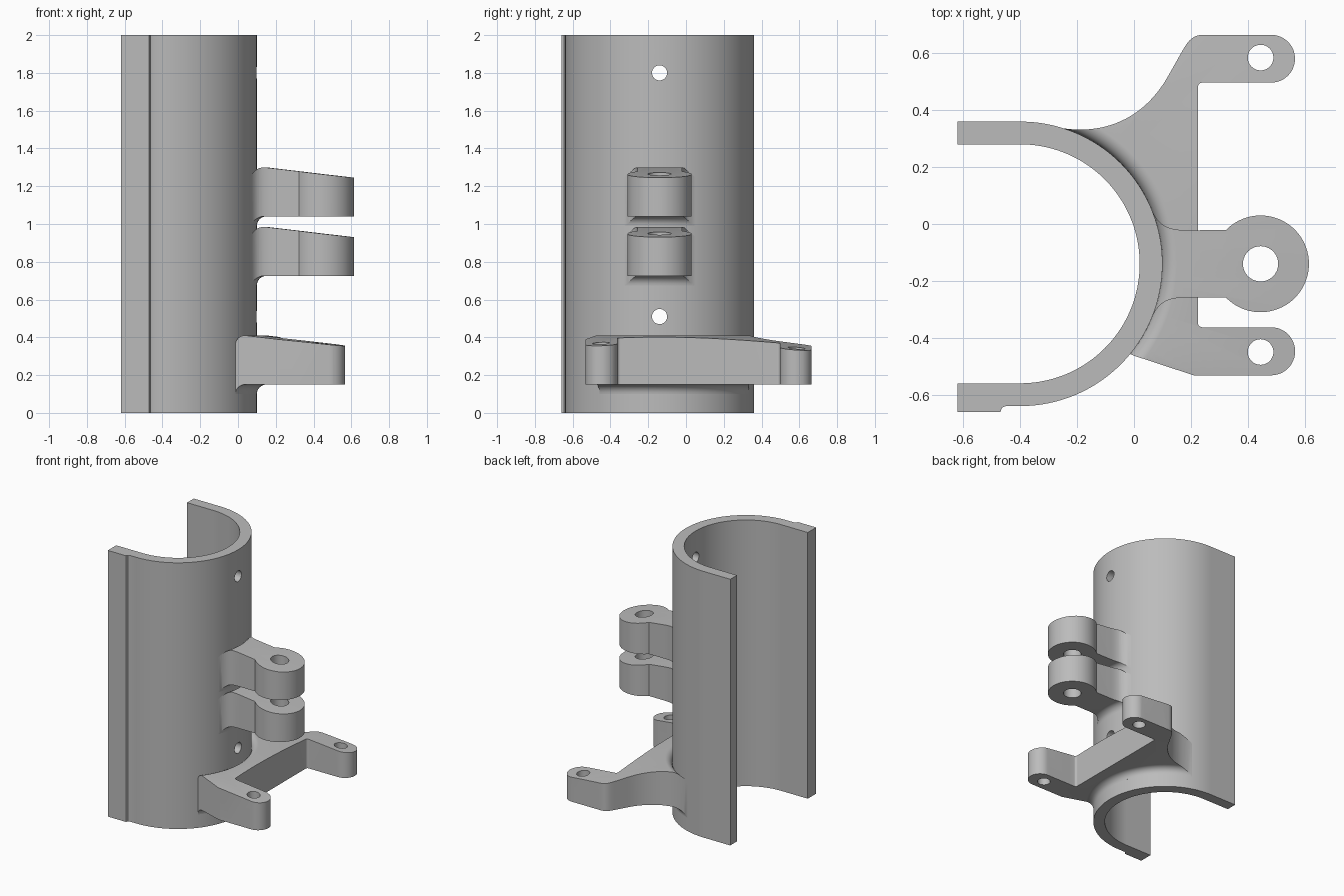
import bpy, bmesh
from math import radians, cos, sin
from mathutils import Matrix, Vector
from mathutils.geometry import interpolate_bezier

cube = bpy.data.objects.get("Cube")
if cube:
    bpy.data.objects.remove(cube)

AXIS = (-0.40, -0.14)      # centre of the half tube
R_OUT, R_IN = 0.50, 0.42
FILLET = 0.05

grey = bpy.data.materials.new("plain grey")
grey.use_nodes = True
grey.diffuse_color = (0.5, 0.5, 0.5, 1)
grey.node_tree.nodes["Principled BSDF"].inputs["Base Color"].default_value = (0.5, 0.5, 0.5, 1)


def arc(c, r, a0, a1, n=24):
    angles = [radians(a0 + (a1 - a0) * i / n) for i in range(n + 1)]
    return [(c[0] + r * cos(a), c[1] + r * sin(a)) for a in angles]


def bezier(a, ha, hb, b, n=16):
    pts = interpolate_bezier(*[Vector((*p, 0)) for p in (a, ha, hb, b)], n)
    return [(p.x, p.y) for p in pts]


def finish(name, bm):
    bmesh.ops.recalc_face_normals(bm, faces=bm.faces)
    mesh = bpy.data.meshes.new(name)
    bm.to_mesh(mesh)
    bm.free()
    mesh.materials.append(grey)
    ob = bpy.data.objects.new(name, mesh)
    bpy.context.collection.objects.link(ob)
    return ob


def prism(name, outline, z0, z1):
    bm = bmesh.new()
    face = bm.faces.new([bm.verts.new((x, y, z0)) for x, y in outline])
    top = bmesh.ops.extrude_face_region(bm, geom=[face])["geom"]
    bmesh.ops.translate(bm, vec=(0, 0, z1 - z0),
                        verts=[v for v in top if isinstance(v, bmesh.types.BMVert)])
    return finish(name, bm)


def sweep(name, profile, a0, a1, n=96):
    """Turn a closed (radius, z) profile around the tube axis."""
    bm = bmesh.new()
    rings = []
    for i in range(n + 1):
        a = radians(a0 + (a1 - a0) * i / n)
        rings.append([bm.verts.new((AXIS[0] + r * cos(a), AXIS[1] + r * sin(a), z))
                      for r, z in profile])
    for p, q in zip(rings, rings[1:]):
        for j in range(len(p)):
            k = (j + 1) % len(p)
            bm.faces.new((p[j], p[k], q[k], q[j]))
    bm.faces.new(rings[0])
    bm.faces.new(rings[-1])
    return finish(name, bm)


def combine(ob, other, operation):
    mod = ob.modifiers.new("cut", 'BOOLEAN')
    mod.operation, mod.solver, mod.object = operation, 'EXACT', other
    bpy.context.view_layer.objects.active = ob
    bpy.ops.object.modifier_apply(modifier=mod.name)
    bpy.data.objects.remove(other)


def drill(ob, centre, r, depth, along_x=False):
    bm = bmesh.new()
    bmesh.ops.create_cone(bm, cap_ends=True, segments=40, radius1=r, radius2=r, depth=depth)
    if along_x:
        bmesh.ops.rotate(bm, verts=bm.verts, matrix=Matrix.Rotation(radians(90), 3, 'Y'))
    bmesh.ops.translate(bm, verts=bm.verts, vec=centre)
    combine(ob, finish("drill", bm), 'DIFFERENCE')


def smooth(ob):
    bpy.ops.object.select_all(action='DESELECT')
    ob.select_set(True)
    bpy.context.view_layer.objects.active = ob
    bpy.ops.object.shade_smooth_by_angle(angle=radians(30))


def filleted_plate(name, outline, z0, z1, holes):
    """Flat plate with a concave blend above and below where it meets the tube."""
    c = R_OUT + FILLET
    lower = arc((c, z0 - FILLET), FILLET, 180, 90, 8)
    upper = arc((c, z1 + FILLET), FILLET, 90, 180, 8)
    profile = ([(0.43, z0 - FILLET)] + lower + [(1.4, z0), (1.4, z1)]
               + upper + [(0.43, z1 + FILLET)])
    ob = sweep(name, profile, -80, 85)
    combine(ob, prism("outline", outline, z0 - 0.1, z1 + 0.1), 'INTERSECT')
    for x, y, r in holes:
        drill(ob, (x, y, (z0 + z1) / 2), r, 0.5)
    smooth(ob)
    return ob


# Half tube with straight flanges, the front one stepped outward
shell_outline = ([(-0.62, 0.36)] + arc(AXIS, R_OUT, 90, -90, 96)
                 + [(-0.45, -0.64), (-0.463, -0.645), (-0.47, -0.66),
                    (-0.62, -0.66), (-0.62, -0.56)]
                 + arc(AXIS, R_IN, -90, 90, 96) + [(-0.62, 0.28)])
shell = prism("half_tube", shell_outline, 0, 2)
for z in (0.51, 1.80):
    drill(shell, (0.06, AXIS[1], z), 0.04, 0.3, along_x=True)
smooth(shell)

# Two hinge lugs, outline mirrored about the tube's mid plane
EYE = (0.445, AXIS[1])
flare = bezier((0.19, -0.022), (0.11, -0.022), (0.085, 0.0), (0.062, 0.05), 10)
mirrored = [(x, 2 * AXIS[1] - y) for x, y in reversed(flare)]
lug_outline = (arc(EYE, 0.17, -136, 136, 56) + flare
               + arc(AXIS, 0.46, 20, -20, 12) + mirrored)
for name, z in (("upper_lug", 1.04), ("lower_lug", 0.725)):
    filleted_plate(name, lug_outline, z, z + 0.16, [(*EYE, 0.062)])

# Forked bracket near the bottom
bracket_outline = (
    bezier((-0.27, 0.34), (-0.12, 0.31), (0.03, 0.36), (0.12, 0.52), 24)
    + bezier((0.165, 0.6), (0.19, 0.645), (0.205, 0.665), (0.245, 0.665), 10)
    + arc((0.482, 0.581), 0.084, 90, -90)
    + arc((0.24, 0.482), 0.015, 90, 180, 6)
    + arc((0.24, -0.348), 0.015, 180, 270, 6)
    + arc((0.482, -0.4475), 0.0845, 90, -90)
    + [(0.21, -0.532), (0.0, -0.463), (-0.03, -0.45)]
    + arc(AXIS, 0.46, -40, 73, 40))
filleted_plate("forked_bracket", bracket_outline, 0.15, 0.31,
               [(0.445, 0.585, 0.045), (0.445, -0.45, 0.045)])
